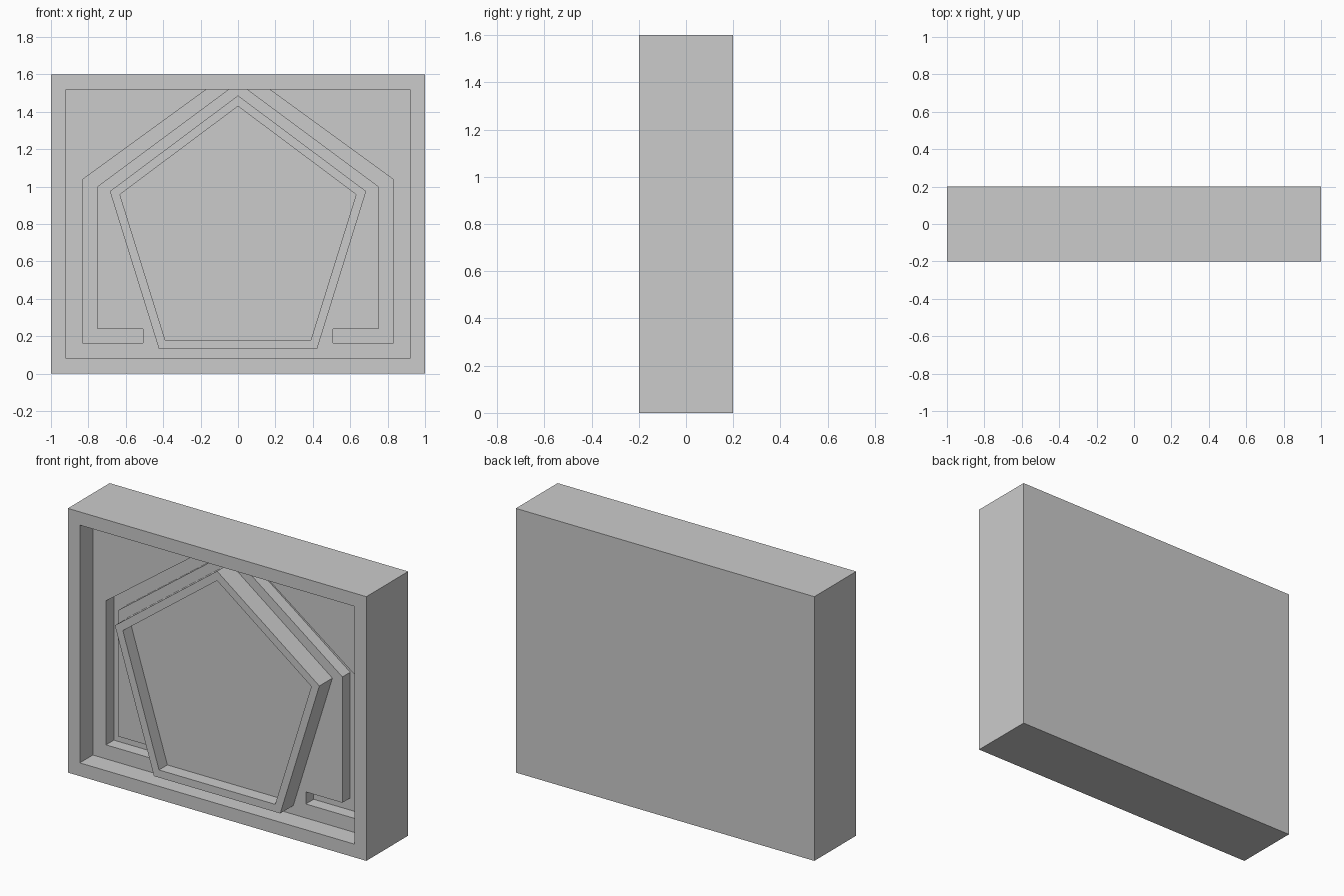
import bpy, bmesh
from mathutils import Vector

if "Cube" in bpy.data.objects:
    bpy.data.objects.remove(bpy.data.objects["Cube"])


def prism(bm, outline, front, back):
    """Extrude an (x, z) outline from y=front to y=back; return the front face."""
    f = bm.faces.new([bm.verts.new((x, front, z)) for x, z in outline])
    shell = bmesh.ops.extrude_face_region(bm, geom=[f], use_keep_orig=True)
    verts = [g for g in shell["geom"] if isinstance(g, bmesh.types.BMVert)]
    bmesh.ops.translate(bm, verts=verts, vec=Vector((0, back - front, 0)))
    bmesh.ops.recalc_face_normals(bm, faces=bm.faces[:])
    return min(bm.faces, key=lambda p: p.calc_center_median().y)


def add_part(name, outline, front, back, rim=0, floor=0):
    """Prism whose front may be sunk to y=floor inside a raised rim."""
    bm = bmesh.new()
    face = prism(bm, outline, front, back)
    if rim:
        bmesh.ops.inset_region(bm, faces=[face], thickness=rim, use_even_offset=True)
        inner = bmesh.ops.extrude_discrete_faces(bm, faces=[face])["faces"][0]
        bmesh.ops.translate(bm, verts=inner.verts[:], vec=Vector((0, floor - front, 0)))
    # concave faces are split so they render cleanly
    bmesh.ops.triangulate(bm, faces=[f for f in bm.faces if len(f.verts) > 5])
    bmesh.ops.recalc_face_normals(bm, faces=bm.faces[:])
    mesh = bpy.data.meshes.new(name)
    bm.to_mesh(mesh)
    bm.free()
    obj = bpy.data.objects.new(name, mesh)
    bpy.context.collection.objects.link(obj)
    return obj


def mirrored(half):
    """Close a left-hand half outline with its right-hand mirror image."""
    return half + [(-x, z) for x, z in reversed(half) if x != 0]


# Block with a raised border around a deep recess
add_part("bordered_block", mirrored([(-1, 0), (-1, 1.6)]), -0.2, 0.2, rim=0.08, floor=0.0)

# Raised field in the recess, with the hooked groove left open on each side
field = [(-0.92, 0.08), (-0.92, 1.52), (-0.168, 1.52), (-0.832, 1.037),
         (-0.832, 0.165), (-0.507, 0.165), (-0.507, 0.238), (-0.752, 0.238),
         (-0.752, 1.0), (-0.05, 1.52)]
add_part("grooved_field", mirrored(field), -0.075, 0.0)

# Five-sided raised plaque with a thin rim
pentagon = [(-0.423, 0.133), (-0.685, 0.975), (0, 1.487)]
add_part("pentagon_plaque", mirrored(pentagon), -0.2, -0.075, rim=0.046, floor=-0.12)
